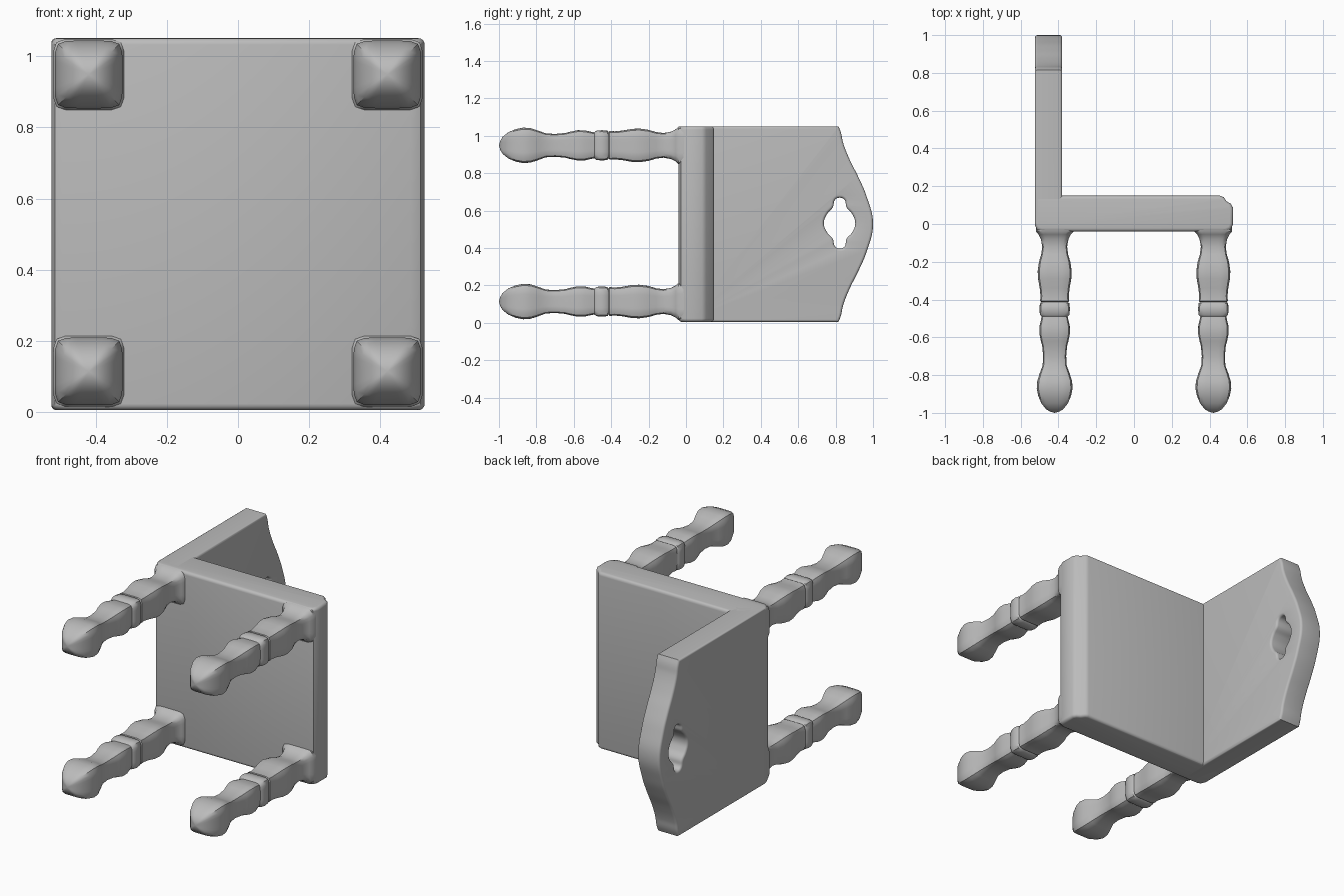
import bpy, bmesh, math
from mathutils import Vector

cube = bpy.data.objects.get("Cube")
if cube:
    bpy.data.objects.remove(cube, do_unlink=True)

# One plain grey material
grey = bpy.data.materials.new("plain grey")
grey.use_nodes = True
COLOUR = (0.5, 0.5, 0.5, 1.0)
grey.diffuse_color = COLOUR
grey.node_tree.nodes["Principled BSDF"].inputs["Base Color"].default_value = COLOUR
grey.node_tree.nodes["Principled BSDF"].inputs["Roughness"].default_value = 0.6


def finish(obj, angle):
    """Shade smooth while keeping the sharp edges."""
    bpy.ops.object.select_all(action='DESELECT')
    obj.select_set(True)
    bpy.context.view_layer.objects.active = obj
    bpy.ops.object.shade_smooth_by_angle(angle=math.radians(angle))


def slab(name, outlines, thickness, bevel, location, rotation=(0, 0, 0)):
    """Extrude closed outlines of (x, y, smooth) points into a rounded board."""
    curve = bpy.data.curves.new(name, 'CURVE')
    curve.dimensions = '2D'
    curve.fill_mode = 'BOTH'
    curve.resolution_u = 6
    curve.extrude = thickness / 2 - bevel
    curve.bevel_depth = bevel
    curve.bevel_resolution = 3
    curve.offset = -bevel
    for points in outlines:
        spline = curve.splines.new('BEZIER')
        spline.bezier_points.add(len(points) - 1)
        spline.use_cyclic_u = True
        for p, (x, y, smooth) in zip(spline.bezier_points, points):
            p.co = (x, y, 0)
            p.handle_left_type = p.handle_right_type = 'AUTO' if smooth else 'VECTOR'
    temp = bpy.data.objects.new(name + "_curve", curve)
    bpy.context.collection.objects.link(temp)
    bpy.context.view_layer.update()
    mesh = bpy.data.meshes.new_from_object(
        temp.evaluated_get(bpy.context.evaluated_depsgraph_get()))
    bpy.data.objects.remove(temp, do_unlink=True)
    bm = bmesh.new()
    bm.from_mesh(mesh)
    bmesh.ops.remove_doubles(bm, verts=bm.verts, dist=0.0005)
    bmesh.ops.recalc_face_normals(bm, faces=bm.faces)
    bm.to_mesh(mesh)
    bm.free()
    mesh.name = name
    mesh.materials.clear()
    mesh.materials.append(grey)
    obj = bpy.data.objects.new(name, mesh)
    obj.location, obj.rotation_euler = location, rotation
    bpy.context.collection.objects.link(obj)
    finish(obj, 40)
    return obj


MID = 0.528  # height of the mirror plane

# Seat: profile in x and y with rounded lower corners and a chamfered front edge
seat_profile = [(x, y, False) for x, y in (
    (-0.525, 0.15), (-0.525, -0.005), (-0.515, -0.03), (-0.49, -0.04),
    (0.485, -0.04), (0.513, -0.028), (0.525, 0.0), (0.525, 0.085),
    (0.512, 0.108), (0.49, 0.12), (0.475, 0.142), (0.455, 0.15))]
slab("seat", [seat_profile], 1.046, 0.018, (0, 0, MID))

# Backrest: curved crest and a handle hole, drawn in y and z about the middle
crest = [(0.815, 0.523, False), (0.828, 0.49, True), (0.84, 0.435, True),
         (0.875, 0.345, True), (0.92, 0.255, True), (0.965, 0.15, True)]
back_outline = ([(0.0, -0.523, False)]
                + [(y, -z, s) for y, z, s in crest] + [(1.0, 0, True)]
                + [(y, z, s) for y, z, s in reversed(crest)]
                + [(0.0, 0.523, False)])
half_hole = [(0.737, 0.0), (0.755, 0.05), (0.785, 0.085), (0.797, 0.125), (0.822, 0.136),
             (0.848, 0.125), (0.858, 0.085), (0.888, 0.05), (0.905, 0.0)]
hole = [(y, z + 0.005, True) for y, z in
        half_hole + [(y, -z) for y, z in half_hole[-2:0:-1]]]
slab("backrest", [back_outline, hole], 0.145, 0.014, (-0.4525, 0, MID),
     (math.pi / 2, 0, math.pi / 2))

# Turned legs: half width along y, with a rounded square section
LEG = [(0.0, 0.10), (-0.04, 0.10), (-0.055, 0.086), (-0.08, 0.073), (-0.12, 0.066),
       (-0.16, 0.071), (-0.20, 0.083), (-0.25, 0.09), (-0.29, 0.088), (-0.34, 0.079),
       (-0.38, 0.075), (-0.408, 0.077), (-0.413, 0.07), (-0.42, 0.078), (-0.45, 0.081),
       (-0.48, 0.078), (-0.49, 0.069), (-0.505, 0.072), (-0.54, 0.08), (-0.58, 0.081),
       (-0.62, 0.073), (-0.645, 0.066), (-0.70, 0.061), (-0.75, 0.064), (-0.79, 0.079),
       (-0.83, 0.092), (-0.87, 0.095), (-0.91, 0.087), (-0.95, 0.07), (-0.98, 0.046),
       (-0.993, 0.025)]
SIDES = 32


def section(a, power=7):
    c, s = math.cos(a), math.sin(a)
    r = (abs(c) ** power + abs(s) ** power) ** (-1 / power)
    return c * r, s * r


def leg(name, x, z):
    bm = bmesh.new()
    rings = []
    for y, w in LEG:
        ring = []
        for i in range(SIDES):
            u, v = section(2 * math.pi * i / SIDES)
            ring.append(bm.verts.new((u * w, y, v * w)))
        rings.append(ring)
    for a, b in zip(rings, rings[1:]):
        for i in range(SIDES):
            j = (i + 1) % SIDES
            bm.faces.new((a[i], a[j], b[j], b[i]))
    tip = bm.verts.new(Vector((0, -1.0, 0)))
    for i in range(SIDES):
        bm.faces.new((rings[-1][i], rings[-1][(i + 1) % SIDES], tip))
    bm.faces.new(rings[0])
    bmesh.ops.recalc_face_normals(bm, faces=bm.faces)
    mesh = bpy.data.meshes.new(name)
    bm.to_mesh(mesh)
    bm.free()
    mesh.materials.append(grey)
    obj = bpy.data.objects.new(name, mesh)
    obj.location = (x, 0, z)
    bpy.context.collection.objects.link(obj)
    finish(obj, 45)


for side, x in (("rear", -0.42), ("front", 0.42)):
    for level, z in (("lower", 0.114), ("upper", 0.949)):
        leg(f"{side}_{level}_leg", x, z)
